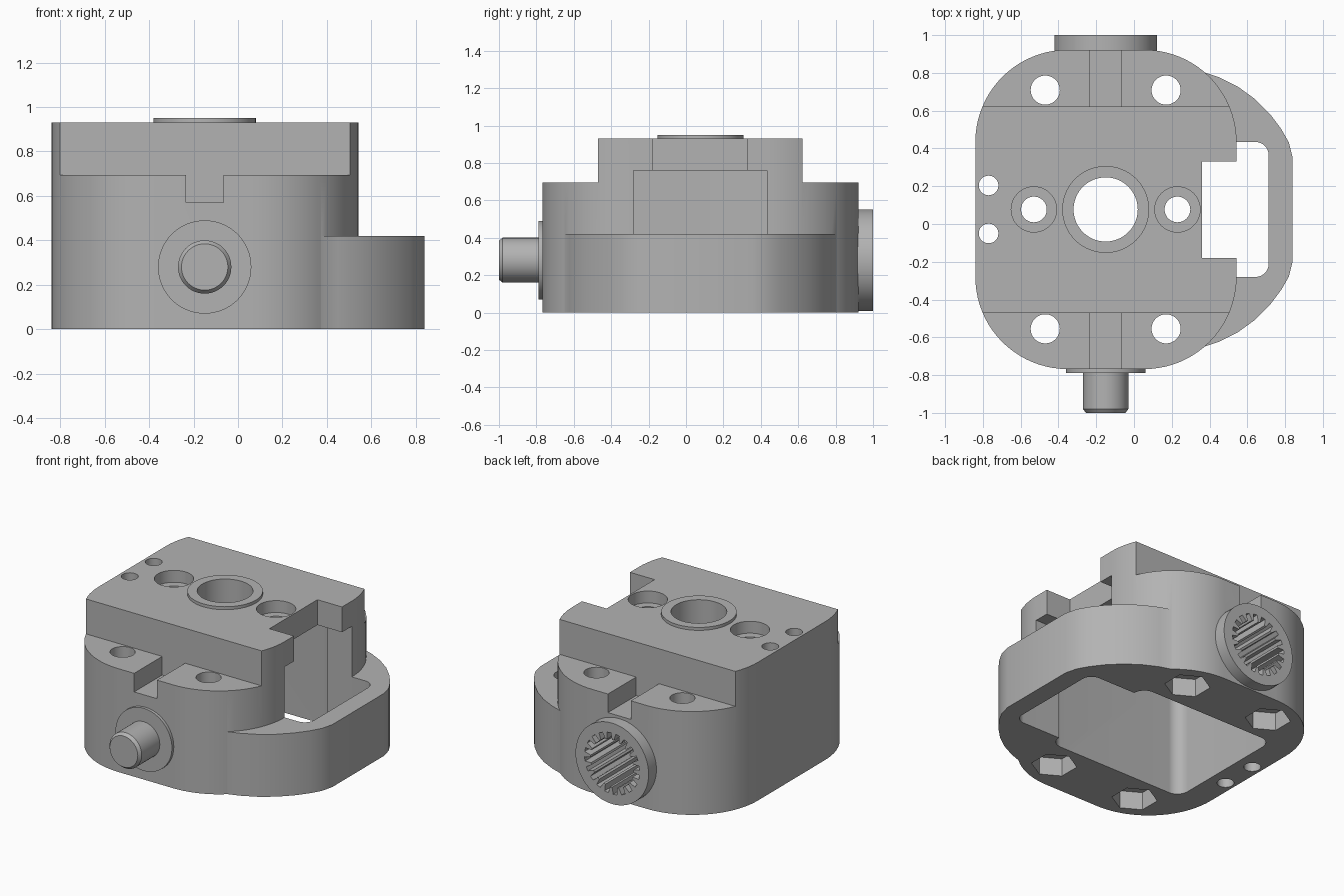
import bpy, bmesh
from math import cos, sin, pi, radians

cube = bpy.data.objects.get("Cube")
if cube:
    bpy.data.objects.remove(cube, do_unlink=True)

CX, CY, CZ = -0.15, 0.077, 0.28   # body centre and shaft height

metal = bpy.data.materials.new("grey_metal")
metal.use_nodes = True
metal.diffuse_color = (0.45, 0.45, 0.45, 1)
metal.node_tree.nodes["Principled BSDF"].inputs["Base Color"].default_value = metal.diffuse_color


def prism(name, pts, lo, hi, axis="z", tip=1.0, centre=(0, 0)):
    """Extrude a closed outline along z or y; tip scales the low end."""
    bm = bmesh.new()

    def ring(h, s):
        out = []
        for u, v in pts:
            u, v = centre[0] + (u - centre[0]) * s, centre[1] + (v - centre[1]) * s
            out.append(bm.verts.new((u, v, h) if axis == "z" else (u, h, v)))
        return out
    a, b = ring(lo, tip), ring(hi, 1.0)
    bm.faces.new(a)
    bm.faces.new(b)
    for i in range(len(a)):
        j = (i + 1) % len(a)
        bm.faces.new((a[i], a[j], b[j], b[i]))
    bmesh.ops.recalc_face_normals(bm, faces=bm.faces)
    mesh = bpy.data.meshes.new(name)
    bm.to_mesh(mesh)
    bm.free()
    mesh.materials.append(metal)
    ob = bpy.data.objects.new(name, mesh)
    bpy.context.collection.objects.link(ob)
    return ob


def circle(x, y, r, n=48, turn=0.0):
    return [(x + r * cos(turn + 2 * pi * i / n), y + r * sin(turn + 2 * pi * i / n)) for i in range(n)]


def rounded(x0, x1, y0, y1, r, n=16):
    pts = []
    corners = ((x1 - r, y1 - r), (x0 + r, y1 - r), (x0 + r, y0 + r), (x1 - r, y0 + r))
    for k, (x, y) in enumerate(corners):
        for i in range(n + 1):
            t = (k + i / n) * pi / 2
            pts.append((x + r * cos(t), y + r * sin(t)))
    return pts


def rect(x0, x1, y0, y1):
    return [(x0, y0), (x1, y0), (x1, y1), (x0, y1)]


def combine(target, others, operation, keep=False):
    """Apply a boolean with each helper, then remove the helpers."""
    for o in others:
        mod = target.modifiers.new("bool", "BOOLEAN")
        mod.operation, mod.solver, mod.object = operation, "EXACT", o
        dg = bpy.context.evaluated_depsgraph_get()
        mesh = bpy.data.meshes.new_from_object(target.evaluated_get(dg))
        target.modifiers.clear()
        target.data = mesh
        if not keep:
            bpy.data.objects.remove(o, do_unlink=True)


# Main housing with side bracket and top boss
body = prism("housing", rounded(-0.84, 0.543, -0.768, 0.922, 0.488, 20), 0, 0.93)
half = [(0.2, 0.74), (0.36, 0.73), (0.45, 0.7), (0.55, 0.65), (0.64, 0.585), (0.72, 0.505),
        (0.78, 0.425), (0.82, 0.355), (0.84, 0.275)]
outline = [(x, CY - d) for x, d in half] + [(x, CY + d) for x, d in reversed(half)]
bracket = prism("side_bracket", outline, 0, 0.42)
boss = prism("top_boss", circle(CX, CY, 0.23, 64), 0.85, 0.95)
combine(body, [bracket, boss], "UNION")

# Lowered end steps with a cross groove in each
cuts = []
for y0, y1 in ((-1.2, -0.47), (0.622, 1.2)):
    cuts.append(prism("step_cut", rect(-1, 1, y0, y1), 0.695, 1.2))
    cuts.append(prism("groove_cut", rect(-0.235, -0.065, y0, y1), 0.57, 0.8))

# Hollow underside, side window and top notch
cuts.append(prism("cavity_cut", rounded(-0.66, 0.362, -0.36, 0.514, 0.08), -0.1, 0.76))
cuts.append(prism("window_cut", rounded(0.1, 0.713, -0.28, 0.434, 0.07), -0.1, 0.76))
cuts.append(prism("notch_cut", rect(0.36, 0.7, -0.18, 0.33), 0.6, 1.2))

# Centre bore and the counterbored holes beside it
cuts.append(prism("bore_cut", circle(CX, CY, 0.17, 64), 0.5, 1.2))
for s in (-1, 1):
    x = CX + 0.38 * s
    cuts.append(prism("hole_cut", circle(x, CY, 0.068), 0.5, 1.2))
    cuts.append(prism("counterbore_cut", circle(x, CY, 0.12), 0.85, 1.2))
    # Bolt holes with hexagonal nut pockets below
    for y in (-0.555, 0.709):
        x = CX + 0.32 * s
        cuts.append(prism("bolt_cut", circle(x, y, 0.077), -0.1, 1))
        cuts.append(prism("nut_cut", circle(x, y, 0.14, 6, pi / 2), -0.1, 0.12))
    # Small pin holes
    cuts.append(prism("pin_cut", circle(-0.77, CY + 0.127 * s, 0.052, 32), -0.1, 1.2))
combine(body, cuts, "DIFFERENCE")

# Rear splined socket
TEETH = 20
spline = []
for i in range(TEETH):
    for f, r in ((0.0, 0.16), (0.28, 0.16), (0.42, 0.205), (0.86, 0.205)):
        t = 2 * pi * (i + f) / TEETH
        spline.append((CX + r * cos(t), CZ + r * sin(t)))
socket = prism("rear_socket_ring", circle(CX, CZ, 0.272, 64), 0.90, 1.0, "y")
spline_cut = prism("spline_cut", spline, 0.58, 1.1, "y")
combine(body, [spline_cut], "DIFFERENCE", keep=True)
combine(socket, [spline_cut], "DIFFERENCE")

# Front shaft with collar and chamfered tip
collar = prism("shaft_collar", circle(CX, CZ, 0.21, 64), -0.788, -0.74, "y")
shaft = prism("shaft", circle(CX, CZ, 0.12), -0.98, -0.76, "y")
tip = prism("shaft_tip", circle(CX, CZ, 0.12), -1.0, -0.98, "y", 0.87, (CX, CZ))
combine(shaft, [tip], "UNION")

# Smooth the round faces and keep the edges crisp
parts = [body, socket, collar, shaft]
bpy.ops.object.select_all(action="DESELECT")
for ob in parts:
    ob.select_set(True)
bpy.context.view_layer.objects.active = body
bpy.ops.object.shade_smooth_by_angle(angle=radians(28))
